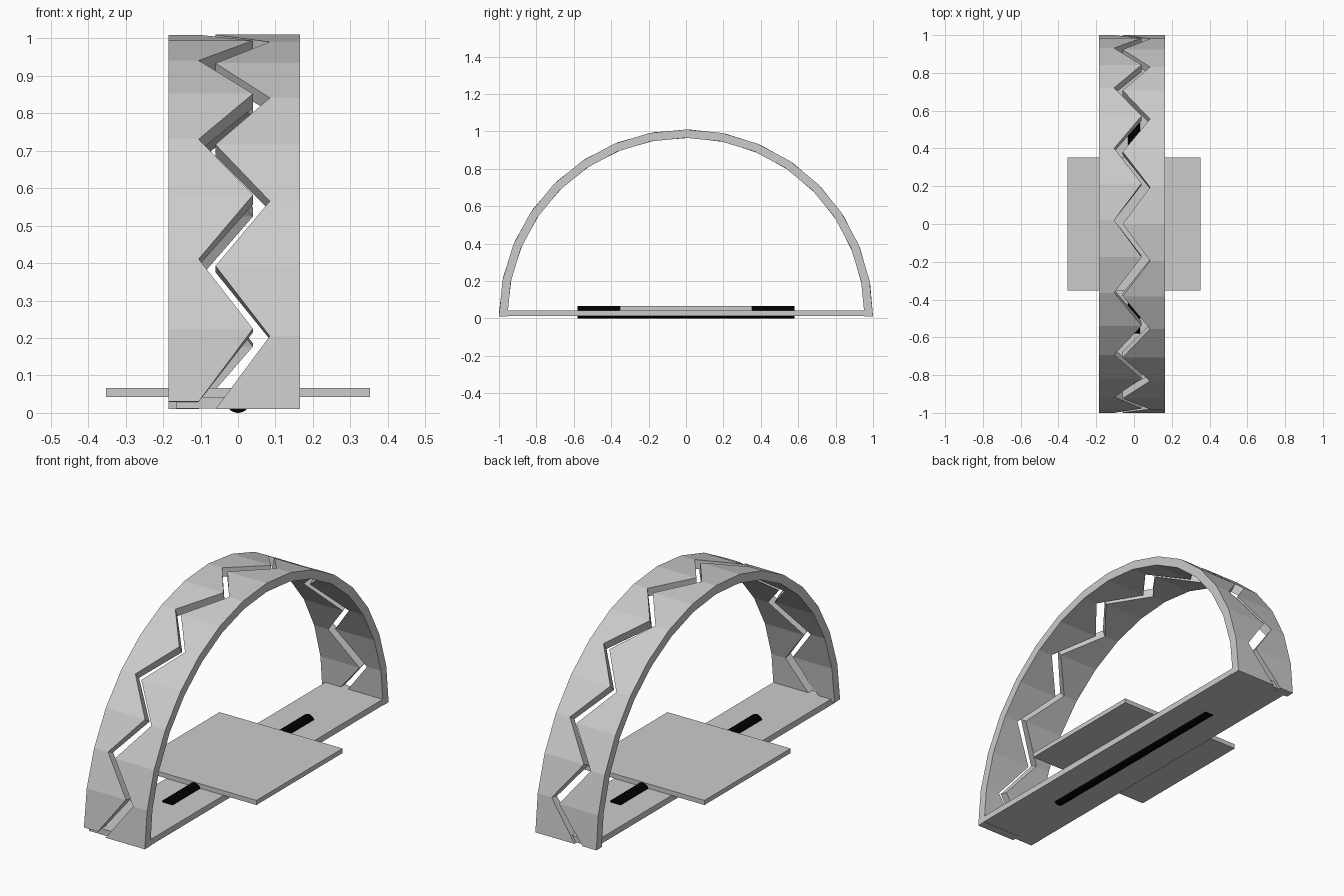
import bpy, bmesh
from math import sin, cos, pi

if "Cube" in bpy.data.objects:
    bpy.data.objects.remove(bpy.data.objects["Cube"])

SEGS = 16
BASE_Z = 0.01


def box(name, x, y, z0, z1):
    bpy.ops.mesh.primitive_cube_add(size=1, location=(0, 0, (z0 + z1) / 2))
    ob = bpy.context.object
    ob.name = name
    ob.scale = (2 * x, 2 * y, z1 - z0)
    return ob


def arch_half(name, side_x, valley, peak, tilt):
    """Half of the arch band: one straight rim, one zigzag rim."""
    bm = bmesh.new()
    rings = []
    for i in range(SEGS + 1):
        a = pi * i / SEGS - tilt
        if i == 0:
            a = 0                      # foot stays level with the floor plate
        zig = peak if i % 2 else valley
        rings.append([bm.verts.new((x, r * cos(a), BASE_Z + r * sin(a)))
                      for x, r in ((side_x, 1.0), (zig, 1.0),
                                   (zig, 0.955), (side_x, 0.955))])
    for p, q in zip(rings, rings[1:]):
        for k in range(4):
            n = (k + 1) % 4
            bm.faces.new((p[k], p[n], q[n], q[k]))
    bm.faces.new(rings[0])
    bm.faces.new(rings[-1])
    bmesh.ops.recalc_face_normals(bm, faces=bm.faces)
    me = bpy.data.meshes.new(name)
    bm.to_mesh(me)
    bm.free()
    ob = bpy.data.objects.new(name, me)
    bpy.context.collection.objects.link(ob)
    return ob


# Cracked arch: two interlocking zigzag halves, the left one slightly tilted
arch_half("arch_right_half", 0.165, -0.06, 0.085, 0.0)
arch_half("arch_left_half", -0.185, -0.105, 0.04, 0.02)

# Floor plate and square platform
box("floor_plate", 0.165, 0.985, 0.012, 0.043)
box("square_platform", 0.353, 0.353, 0.043, 0.067)

# Black rod running through the floor plate
bpy.ops.mesh.primitive_cylinder_add(vertices=32, radius=0.0325, depth=1.16,
                                    location=(0, 0, 0.0325),
                                    rotation=(pi / 2, 0, 0))
rod = bpy.context.object
rod.name = "floor_rod"
bpy.ops.object.shade_smooth_by_angle()
black = bpy.data.materials.new("black")
black.diffuse_color = (0.0, 0.0, 0.0, 1)
black.use_nodes = True
black.node_tree.nodes["Principled BSDF"].inputs["Base Color"].default_value = black.diffuse_color
rod.data.materials.append(black)
